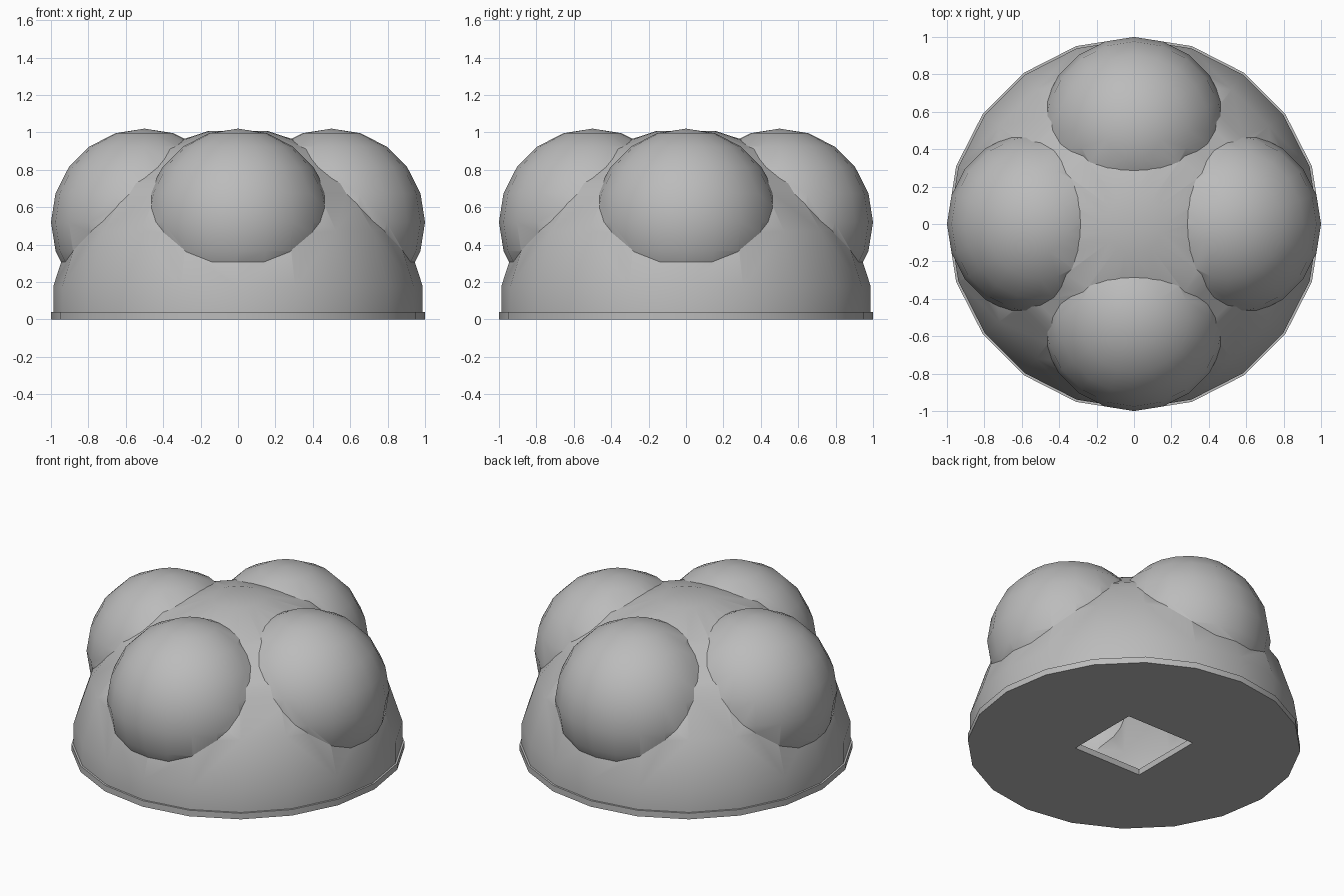
import bpy
import bmesh
from math import cos, sin, radians, pi
from mathutils import Matrix, Vector

SIDES = 20
MID = 0.02       # height of the dome centre
WALL = 0.04
LOBE_R = 0.5

if "Cube" in bpy.data.objects:
    bpy.data.objects.remove(bpy.data.objects["Cube"])

grey = bpy.data.materials.new("plain_grey")
grey.use_nodes = True
colour = (0.5, 0.5, 0.5, 1)
grey.diffuse_color = colour
grey.node_tree.nodes["Principled BSDF"].inputs["Base Color"].default_value = colour


def make(name, bm):
    bmesh.ops.recalc_face_normals(bm, faces=bm.faces)
    mesh = bpy.data.meshes.new(name)
    bm.to_mesh(mesh)
    bm.free()
    mesh.materials.append(grey)
    obj = bpy.data.objects.new(name, mesh)
    bpy.context.collection.objects.link(obj)
    return obj


def combine(obj, other, operation):
    """Apply a boolean and discard the tool object."""
    mod = obj.modifiers.new(operation, 'BOOLEAN')
    mod.object, mod.operation, mod.solver = other, operation, 'EXACT'
    bpy.context.view_layer.objects.active = obj
    bpy.ops.object.modifier_apply(modifier=mod.name)
    bpy.data.objects.remove(other)


def dome(name, radius, bottom):
    """Flat-topped hemisphere turned from a profile."""
    angles = [radians(9 + 18 * i) for i in range(5)]
    arc = [(radius * cos(a), MID + radius * sin(a)) for a in angles]
    profile = [(0, bottom), (arc[0][0], bottom)] + arc + [(0, arc[-1][1])]
    bm = bmesh.new()
    verts = [bm.verts.new((r, 0, z)) for r, z in profile]
    edges = [bm.edges.new(pair) for pair in zip(verts, verts[1:])]
    bmesh.ops.spin(bm, geom=verts + edges, axis=(0, 0, 1), cent=(0, 0, 0),
                   angle=2 * pi, steps=SIDES)
    bmesh.ops.remove_doubles(bm, verts=bm.verts, dist=0.0005)
    return make(name, bm)


def lobed_dome(name, inset, bottom):
    """Dome joined with four round lobes."""
    obj = dome(name, 1 - inset, bottom)
    for direction in ((1, 0), (0, 1), (-1, 0), (0, -1)):
        bm = bmesh.new()
        place = Vector((direction[0] * LOBE_R, direction[1] * LOBE_R, MID + LOBE_R))
        bmesh.ops.create_uvsphere(bm, u_segments=SIDES, v_segments=SIDES // 2,
                                  radius=LOBE_R - inset,
                                  matrix=Matrix.Translation(place))
        combine(obj, make("lobe", bm), 'UNION')
    return obj


# Hollow lobed shell
shell = lobed_dome("lobed_shell", 0, MID)
combine(shell, lobed_dome("cavity", WALL, -0.1), 'DIFFERENCE')

# Base plate with a square opening
bm = bmesh.new()
bmesh.ops.create_cone(bm, cap_ends=True, segments=SIDES, radius1=1, radius2=1,
                      depth=0.04, matrix=Matrix.Translation((0, 0, MID)))
# Put a corner of the plate on each main axis
first = max(bm.verts, key=lambda v: v.co.x).co
if abs(first.y) > 0.01:
    bmesh.ops.rotate(bm, verts=bm.verts, matrix=Matrix.Rotation(pi / SIDES, 3, 'Z'))
plate = make("base_plate", bm)
bm = bmesh.new()
bmesh.ops.create_cube(bm, size=0.5)
combine(plate, make("opening", bm), 'DIFFERENCE')

# Smooth rounded surfaces, crisp seams
for obj in (shell, plate):
    bpy.ops.object.select_all(action='DESELECT')
    obj.select_set(True)
    bpy.context.view_layer.objects.active = obj
    bpy.ops.object.shade_smooth_by_angle(angle=radians(25))
